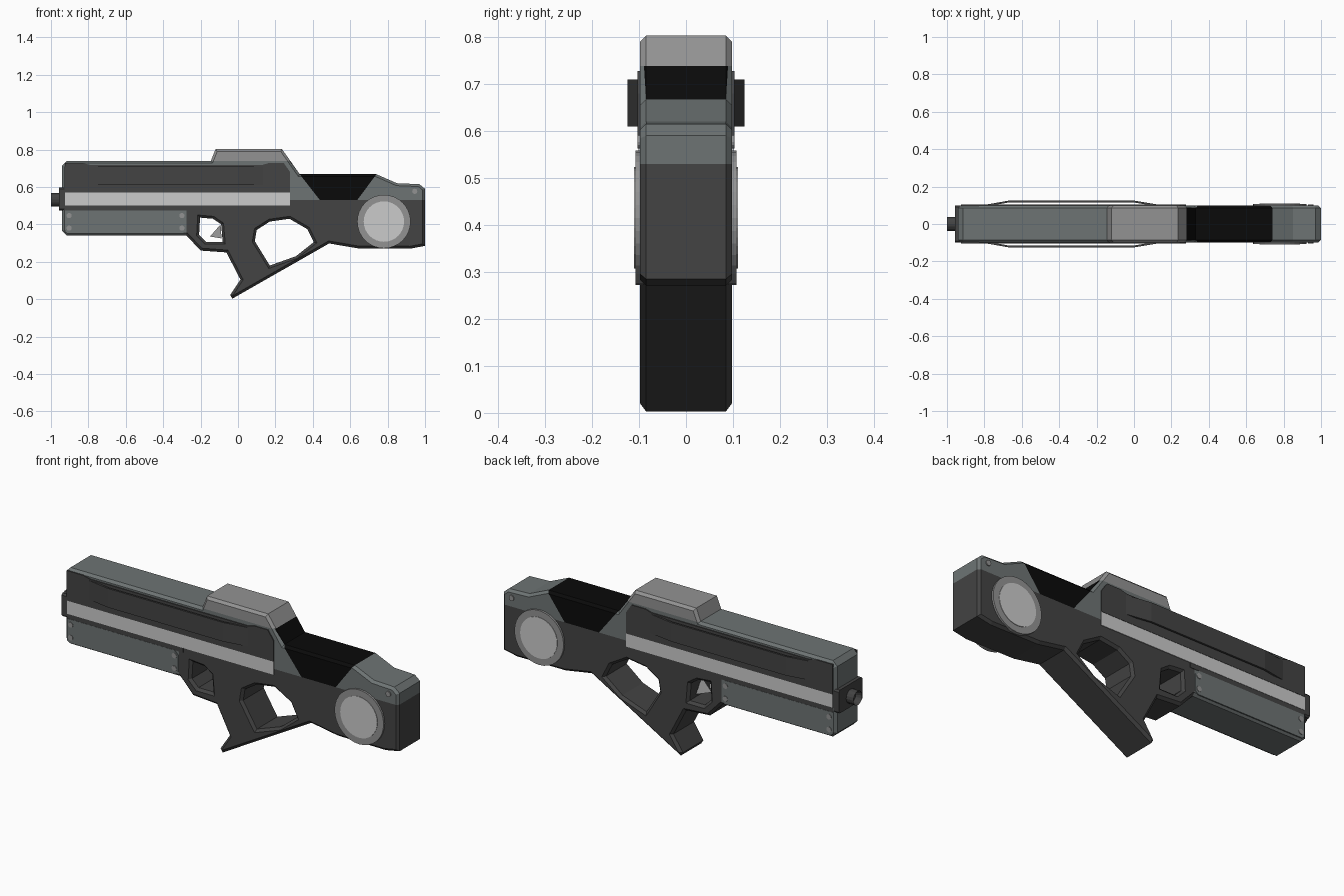
import bpy, bmesh, math
from mathutils import Vector, Matrix

if "Cube" in bpy.data.objects:
    bpy.data.objects.remove(bpy.data.objects["Cube"])


def mat(name, r, g, b):
    m = bpy.data.materials.new(name)
    m.diffuse_color = (r, g, b, 1)
    m.use_nodes = True
    m.node_tree.nodes["Principled BSDF"].inputs["Base Color"].default_value = m.diffuse_color
    return m


DARK = mat("charcoal", 0.056, 0.056, 0.056)
GREEN = mat("slate_grey", 0.155, 0.175, 0.175)
LIGHT = mat("mid_grey", 0.29, 0.29, 0.29)
PALE = mat("pale_grey", 0.60, 0.60, 0.60)
BLACK = mat("black", 0.003, 0.003, 0.003)


def add_object(name, bm, mats):
    bmesh.ops.recalc_face_normals(bm, faces=bm.faces[:])
    me = bpy.data.meshes.new(name)
    bm.to_mesh(me)
    bm.free()
    for m in mats:
        me.materials.append(m)
    ob = bpy.data.objects.new(name, me)
    bpy.context.collection.objects.link(ob)
    return ob


def extrude_profile(bm, verts, vec):
    face = bm.faces.new([bm.verts.new(v) for v in verts])
    new = bmesh.ops.extrude_face_region(bm, geom=[face])["geom"]
    bmesh.ops.translate(bm, vec=vec, verts=[v for v in new if isinstance(v, bmesh.types.BMVert)])


def side_plates(name, pts, y0, y1, m):
    # the same x-z outline on both flanks
    bm = bmesh.new()
    for s in (-1, 1):
        extrude_profile(bm, [(x, s * y0, z) for x, z in pts], (0, s * (y1 - y0), 0))
    return add_object(name, bm, [m])


def circle(cx, cz, r, n=32):
    return [(cx + r * math.cos(2 * math.pi * i / n), cz + r * math.sin(2 * math.pi * i / n)) for i in range(n)]


# main body: chamfered outline with two openings
outline = [(-.94, .365), (-.94, .715), (-.915, .74), (-.145, .74), (-.12, .803), (.235, .803),
           (.33, .668), (.74, .668), (.85, .62), (.97, .615), (1, .59), (1, .285), (.92, .27),
           (.64, .272), (.487, .298), (-.03, .003), (-.042, .022), (.013, .105), (-.062, .25),
           (-.20, .26), (-.275, .34), (-.915, .34)]
trigger_hole = [(-.203, .436), (-.134, .43), (-.09, .40), (-.082, .307), (-.17, .307), (-.208, .345)]
thumb_hole = [(.10, .37), (.17, .415), (.275, .43), (.37, .375), (.405, .305), (.31, .23), (.17, .18), (.09, .31)]

cu = bpy.data.curves.new("body_profile", "CURVE")
cu.dimensions = "2D"
cu.fill_mode = "BOTH"
cu.extrude, cu.bevel_depth, cu.bevel_resolution, cu.offset = 0.085, 0.013, 0, -0.013
for loop in (outline, trigger_hole, thumb_hole):
    sp = cu.splines.new("POLY")
    sp.points.add(len(loop) - 1)
    for p, (x, z) in zip(sp.points, loop):
        p.co = (x, z, 0, 1)
    sp.use_cyclic_u = True
tmp = bpy.data.objects.new("body_profile", cu)
bpy.context.collection.objects.link(tmp)
me = bpy.data.meshes.new_from_object(tmp.evaluated_get(bpy.context.evaluated_depsgraph_get()))
bm = bmesh.new()
bm.from_mesh(me)
bpy.data.objects.remove(tmp)
bpy.data.meshes.remove(me)
bm.transform(Matrix.Rotation(math.pi / 2, 4, "X"))
bmesh.ops.remove_doubles(bm, verts=bm.verts[:], dist=1e-5)

# cut the colour borders into the body
LEFT = (Vector((.33, 0, .668)), Vector((.128, 0, .10)))
RIGHT = (Vector((.74, 0, .668)), Vector((-.128, 0, .095)))
for co, no in [((0, 0, .53), (0, 0, 1)), ((0, 0, .738), (0, 0, 1)), ((-.275, 0, 0), (1, 0, 0)), LEFT, RIGHT]:
    bmesh.ops.bisect_plane(bm, geom=bm.verts[:] + bm.edges[:] + bm.faces[:], plane_co=co, plane_no=no, dist=1e-5)
for f in bm.faces:
    c = f.calc_center_median()
    f.smooth = False
    if c.z > .738 and c.x > -.15:
        f.material_index = 2
    elif c.x < -.275:
        f.material_index = 1
    elif c.z < .53:
        f.material_index = 0
    elif (c - LEFT[0]).dot(LEFT[1]) > -1e-4 and (c - RIGHT[0]).dot(RIGHT[1]) > -1e-4:
        f.material_index = 3
    else:
        f.material_index = 1
add_object("body", bm, [DARK, GREEN, LIGHT, BLACK])

# flank panels, stripe and lower fore-end plate
side_plates("upper_panel", [(-.925, .57), (.278, .57), (.278, .68), (.245, .728), (.165, .728), (.13, .718),
                            (-.79, .718), (-.83, .728), (-.925, .728)], .096, .103, DARK)
side_plates("stripe", [(-.925, .50), (.278, .50), (.278, .57), (-.925, .57)], .094, .1015, PALE)
side_plates("stripe_border", [(-.925, .475), (-.25, .475), (-.25, .50), (-.925, .50)], .094, .1, DARK)
side_plates("fore_end_plate", [(-.925, .36), (-.91, .35), (-.295, .35), (-.279, .365), (-.279, .455),
                               (-.30, .475), (-.925, .475)], .094, .101, GREEN)

# side rails standing off the panels, open above and below
bm = bmesh.new()
path = [(-.80, .102), (-.67, .125), (0, .125), (.14, .102)]
inner = [(x, y - .010) for x, y in reversed(path)]
for s in (-1, 1):
    extrude_profile(bm, [(x, s * y, .61) for x, y in path + inner], (0, 0, .10))
add_object("side_rails", bm, [DARK])

# round discs on the stock
side_plates("disc_rim", circle(.78, .415, .143), .09, .108, LIGHT)
side_plates("disc_face", circle(.78, .415, .108), .10, .1105, PALE)

# screws
for i, (x, z) in enumerate([(.945, .577), (-.903, .447), (-.903, .38), (-.30, .447), (-.30, .38)]):
    side_plates(f"screw_{i}", circle(x, z, .014, 12), .09, .1035, LIGHT)

# trigger wedge with a pointed front
bm = bmesh.new()
tip, *back = [bm.verts.new(v) for v in [(-.15, 0, .335), (-.088, -.045, .325), (-.088, .045, .325), (-.093, 0, .40)]]
bm.faces.new(back)
for i in range(3):
    bm.faces.new((tip, back[i], back[(i + 1) % 3]))
add_object("trigger", bm, [LIGHT])

# muzzle collar and barrel
bm = bmesh.new()
extrude_profile(bm, [(-.958, y, z) for y, z in [(-.09, .475), (.09, .475), (.098, .483), (.098, .588), (.09, .597),
                                                (-.09, .597), (-.098, .588), (-.098, .483)]], (.033, 0, 0))
add_object("muzzle_collar", bm, [DARK])
bm = bmesh.new()
extrude_profile(bm, [(-1, y, z) for y, z in circle(0, .532, .037, 16)], (.06, 0, 0))
front = min(bm.faces, key=lambda f: f.calc_center_median().x)
bmesh.ops.inset_region(bm, faces=[front], thickness=.012)
bmesh.ops.translate(bm, vec=(.03, 0, 0), verts=front.verts[:])
add_object("muzzle", bm, [DARK])
